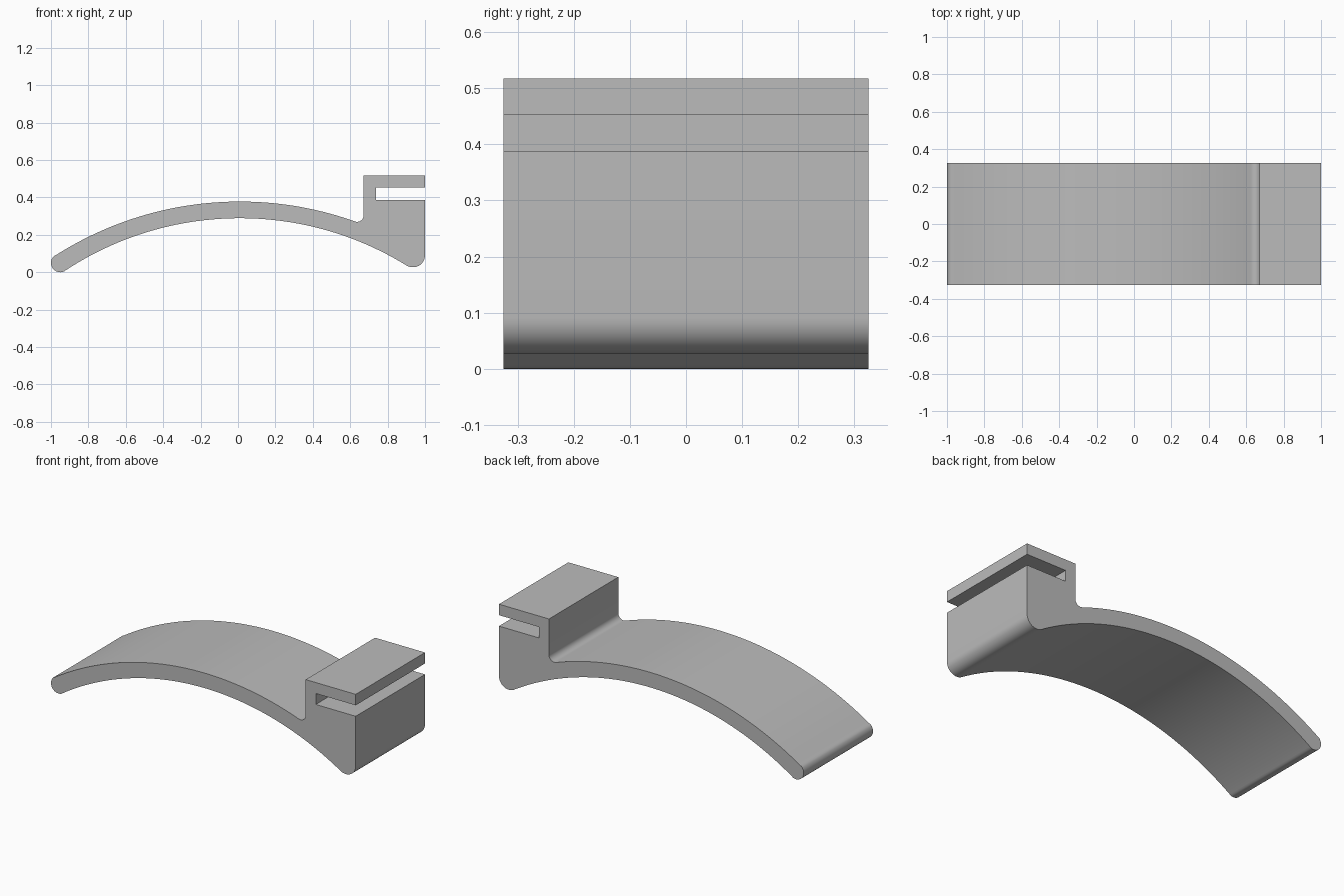
import bpy
import bmesh
from math import atan2, cos, sin, sqrt, pi
from mathutils import Vector

if "Cube" in bpy.data.objects:
    bpy.data.objects.remove(bpy.data.objects["Cube"], do_unlink=True)

HALF_WIDTH = 0.325
OUTER_R, INNER_R = 1.832, 1.697
OUTER_C = Vector((0.01, 0.378 - OUTER_R))
INNER_C = Vector((0.01, 0.289 - INNER_R))


def angle(centre, point):
    d = point - centre
    return atan2(d.y, d.x)


def arc(centre, radius, start, end, steps):
    """Points on an arc from start to end angle, both included."""
    angles = [start + (end - start) * i / steps for i in range(steps + 1)]
    return [centre + radius * Vector((cos(a), sin(a))) for a in angles]


def above(centre, distance, x):
    """Point at x lying the given distance from centre, on the upper side."""
    return Vector((x, centre.y + sqrt(distance ** 2 - (x - centre.x) ** 2)))


# Fillet and rounded end centres, tangent to the curved band
BLOCK_X, TIP_R, FOOT_R, FILLET_R = 0.672, 0.05, 0.065, 0.035
tip = Vector((-1 + TIP_R, TIP_R))
foot = above(INNER_C, INNER_R + FOOT_R, 1 - FOOT_R)
fillet = above(OUTER_C, OUTER_R + FILLET_R, BLOCK_X - FILLET_R)
tip_out, tip_in = angle(OUTER_C, tip), angle(INNER_C, tip)
foot_in, fillet_out = angle(INNER_C, foot), angle(OUTER_C, fillet)

# Side outline: band top, fillet, slotted block, rounded foot, band underside, tip
outline = arc(OUTER_C, OUTER_R, tip_out, fillet_out, 48)
outline += arc(fillet, FILLET_R, fillet_out - pi, 0, 10)[1:]
outline += [Vector(p) for p in (
    (BLOCK_X, 0.517), (1, 0.517), (1, 0.452),
    (0.738, 0.452), (0.738, 0.387), (1, 0.387))]
outline += arc(foot, FOOT_R, 0, foot_in - pi, 14)
outline += arc(INNER_C, INNER_R, foot_in, tip_in, 48)[1:]
outline += arc(tip, TIP_R, tip_in + pi, tip_out + 2 * pi, 16)[1:-1] if tip_in < 0 else \
    list(reversed(arc(tip, TIP_R, tip_out, tip_in + pi, 16)))[1:-1]

# Extrude the outline across the full width
bm = bmesh.new()
face = bm.faces.new([bm.verts.new((p.x, -HALF_WIDTH, p.y)) for p in outline])
result = bmesh.ops.extrude_face_region(bm, geom=[face], use_keep_orig=True)
moved = [g for g in result["geom"] if isinstance(g, bmesh.types.BMVert)]
bmesh.ops.translate(bm, verts=moved, vec=(0, 2 * HALF_WIDTH, 0))
bmesh.ops.recalc_face_normals(bm, faces=bm.faces)
mesh = bpy.data.meshes.new("curved_clip")
bm.to_mesh(mesh)
bm.free()

clip = bpy.data.objects.new("curved_clip", mesh)
bpy.context.collection.objects.link(clip)

# Plain grey
grey = bpy.data.materials.new("plain_grey")
grey.use_nodes = True
colour = (0.5, 0.5, 0.5, 1)
grey.diffuse_color = colour
grey.node_tree.nodes["Principled BSDF"].inputs["Base Color"].default_value = colour
mesh.materials.append(grey)

# Smooth curves with crisp corners
bpy.ops.object.select_all(action="DESELECT")
clip.select_set(True)
bpy.context.view_layer.objects.active = clip
bpy.ops.object.shade_smooth_by_angle(angle=pi / 6)
